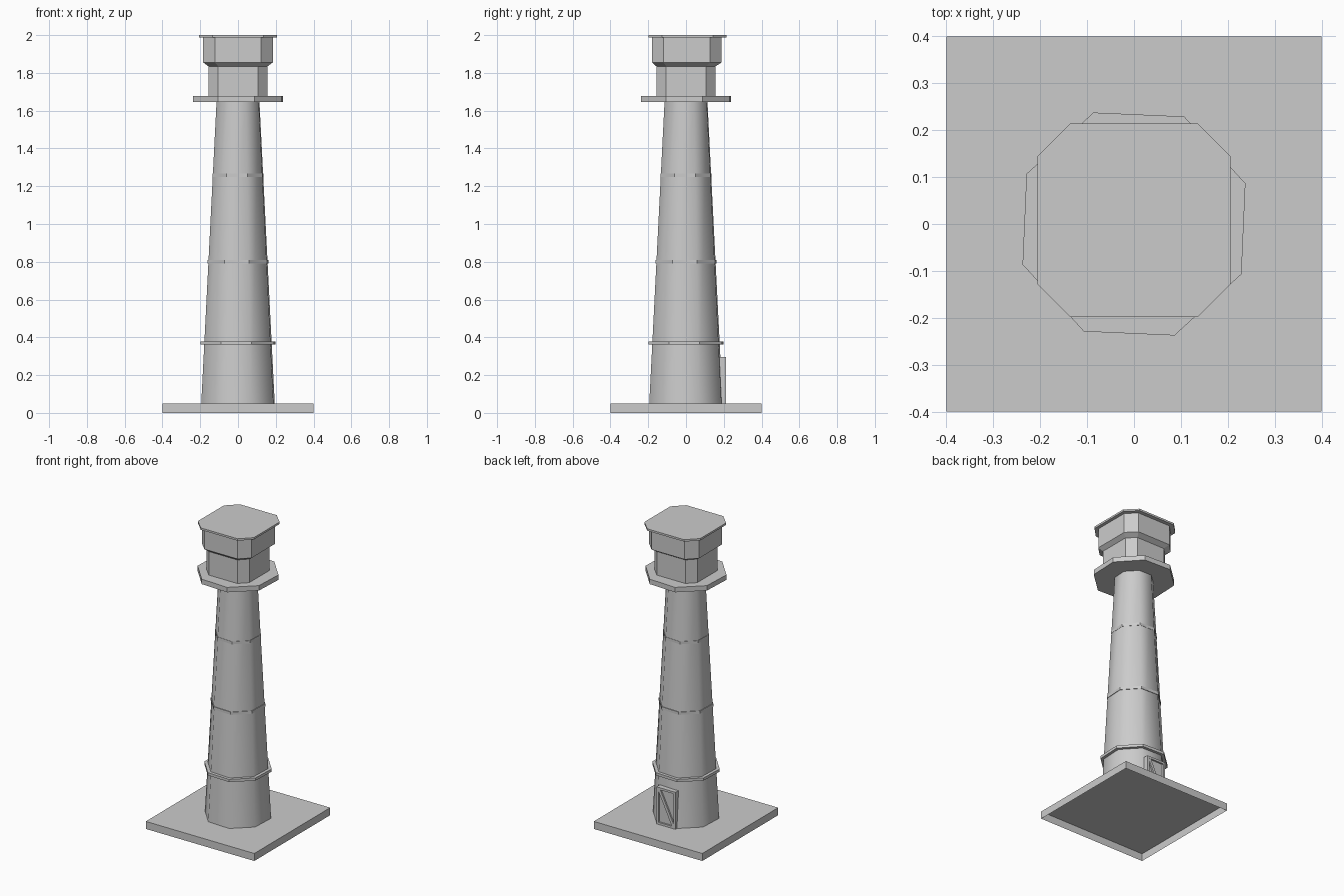
import bpy, bmesh
from math import cos, sin, radians

cube = bpy.data.objects.get("Cube")
if cube:
    bpy.data.objects.remove(cube, do_unlink=True)

stone = bpy.data.materials.new("grey stone")
stone.use_nodes = True
GREY = (0.6, 0.6, 0.6, 1)
stone.diffuse_color = GREY
for node in stone.node_tree.nodes:
    if node.type == 'BSDF_PRINCIPLED':
        node.inputs["Base Color"].default_value = GREY

TURN = 20  # the tower's octagon is turned slightly off the axes


def octagon(radius):
    return [(radius * cos(radians(TURN + 45 * i)), radius * sin(radians(TURN + 45 * i)))
            for i in range(8)]


def cut_square(half, flat, y=0):
    """Square with cut corners; flat is half the length of each straight side."""
    quarter = [(half, -flat), (half, flat)]
    points = []
    for _ in range(4):
        points += quarter
        quarter = [(-b, a) for a, b in quarter]
    return [(a, b + y) for a, b in points]


def loft(name, sections, bottom=True, top=True, smooth=False):
    """Skin a stack of (outline, height) sections."""
    bm = bmesh.new()
    rings = [[bm.verts.new((x, y, z)) for x, y in outline] for outline, z in sections]
    for low, high in zip(rings, rings[1:]):
        for i in range(len(low)):
            j = (i + 1) % len(low)
            bm.faces.new((low[i], low[j], high[j], high[i])).smooth = smooth
    if bottom:
        bm.faces.new(rings[0][::-1])
    if top:
        bm.faces.new(rings[-1])
    return finish(name, bm)


def finish(name, bm):
    mesh = bpy.data.meshes.new(name)
    bm.to_mesh(mesh)
    bm.free()
    mesh.materials.append(stone)
    obj = bpy.data.objects.new(name, mesh)
    bpy.context.collection.objects.link(obj)
    return obj


def slab(name, outline, y0, y1):
    """Upright plate: an x-z outline given depth along y."""
    bm = bmesh.new()
    back = [bm.verts.new((x, y0, z)) for x, z in outline]
    front = [bm.verts.new((x, y1, z)) for x, z in outline]
    n = len(outline)
    bm.faces.new(back)
    bm.faces.new(front)
    for i in range(n):
        bm.faces.new((back[i], back[(i + 1) % n], front[(i + 1) % n], front[i]))
    bmesh.ops.recalc_face_normals(bm, faces=bm.faces)
    return finish(name, bm)


def rect(x0, x1, z0, z1):
    return [(x0, z0), (x1, z0), (x1, z1), (x0, z1)]


# Open-bottomed plinth
square = [(-0.4, -0.4), (0.4, -0.4), (0.4, 0.4), (-0.4, 0.4)]
loft("plinth", [(square, 0), (square, 0.05)], bottom=False)

# Tapered, softly shaded tower
LOW, HIGH = 0.05, 1.645
R_LOW, R_HIGH = 0.207, 0.121
loft("tower", [(octagon(R_LOW), LOW), (octagon(R_HIGH), HIGH)],
     bottom=False, top=False, smooth=True)

# Bands around the tower
for name, z, out in (("lower_band", 0.37, 0.021), ("middle_band", 0.8, 0.004),
                     ("upper_band", 1.258, 0.002)):
    r = R_LOW + (R_HIGH - R_LOW) * (z - LOW) / (HIGH - LOW) + out
    loft(name, [(octagon(r), z - 0.009), (octagon(r), z + 0.009)])

# Gallery floor
loft("gallery", [(octagon(0.253), HIGH), (octagon(0.253), 1.678)])

# Lantern room, flaring out to a wider upper part
wide = cut_square(0.184, 0.122, 0.004)
narrow = cut_square(0.157, 0.105)
loft("lantern_room", [(narrow, 1.678), (narrow, 1.835), (wide, 1.855), (wide, 1.988)])

# Flat roof
eaves = cut_square(0.206, 0.136, 0.008)
loft("roof", [(eaves, 1.987), (eaves, 2.0)])

# Braced door at the back
W, FOOT, HEAD, T = 0.07, 0.05, 0.297, 0.014
slab("door_panel", rect(-W, W, FOOT, HEAD), 0.15, 0.2)
for name, box in (("door_left_post", rect(W - T, W, FOOT, HEAD)),
                  ("door_right_post", rect(-W, T - W, FOOT, HEAD)),
                  ("door_top_rail", rect(T - W, W - T, HEAD - T, HEAD)),
                  ("door_bottom_rail", rect(T - W, W - T, FOOT, FOOT + T))):
    slab(name, box, 0.195, 0.211)
I = W - T
slab("door_brace", [(I, HEAD - T), (I - T, HEAD - T), (-I, FOOT + 2 * T),
                    (-I, FOOT + T), (T - I, FOOT + T), (I, HEAD - 2 * T)], 0.195, 0.21)
